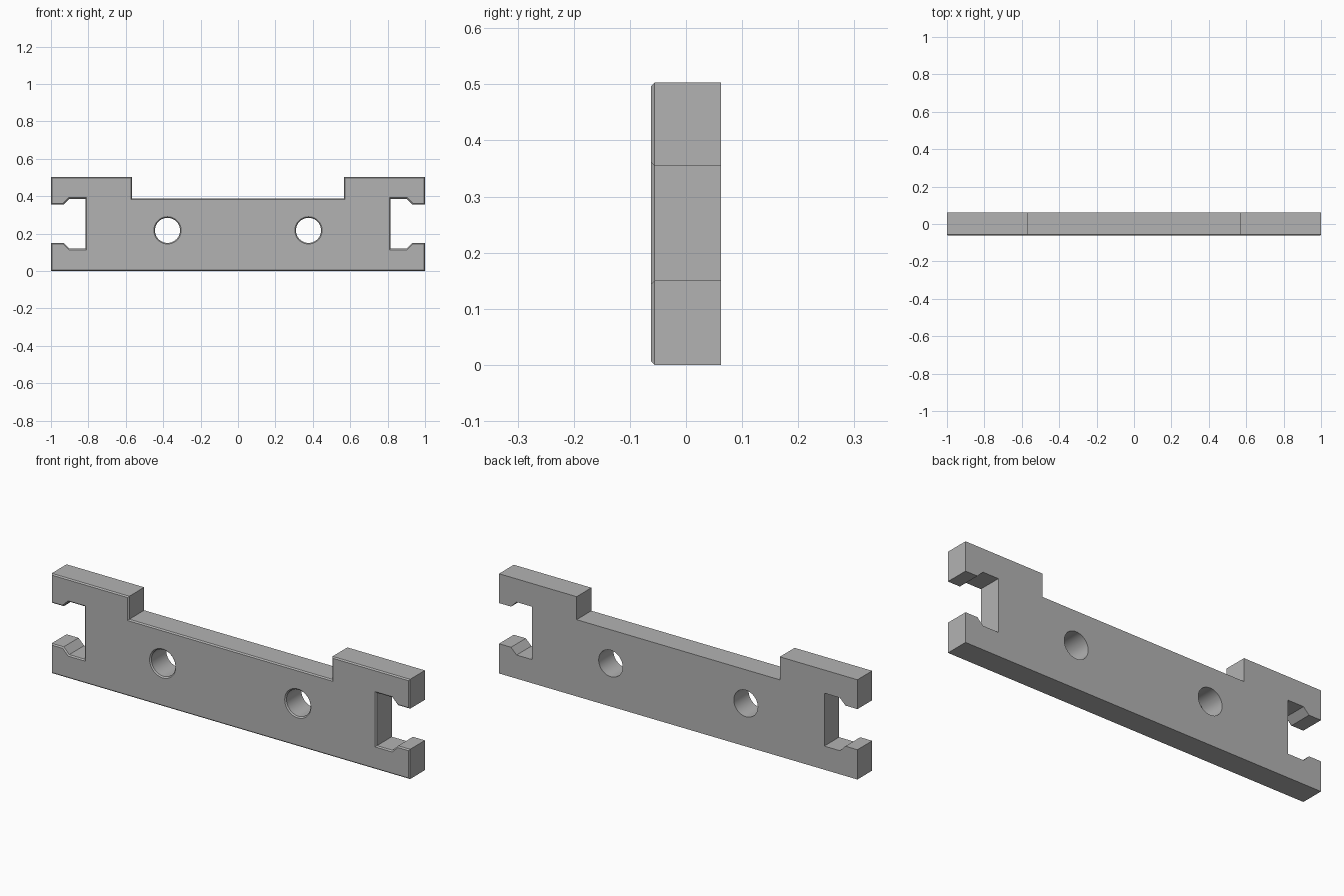
import bpy, bmesh, math

cube = bpy.data.objects.get("Cube")
if cube:
    bpy.data.objects.remove(cube, do_unlink=True)

FRONT, BACK, CHAMFER = -0.062, 0.062, 0.006

grey = bpy.data.materials.new("light grey")
grey.use_nodes = True
colour = (0.45, 0.45, 0.45, 1)
grey.diffuse_color = colour
grey.node_tree.nodes["Principled BSDF"].inputs["Base Color"].default_value = colour


def add_object(name, bm):
    bmesh.ops.recalc_face_normals(bm, faces=bm.faces)
    mesh = bpy.data.meshes.new(name)
    bm.to_mesh(mesh)
    bm.free()
    mesh.materials.append(grey)
    obj = bpy.data.objects.new(name, mesh)
    bpy.context.collection.objects.link(obj)
    return obj


# Plate: mirrored half outline with slotted ends and a lowered middle
half = [(1, 0), (1, 0.15), (0.933, 0.15), (0.902, 0.119), (0.815, 0.119),
        (0.815, 0.386), (0.902, 0.386), (0.933, 0.355), (1, 0.355),
        (1, 0.503), (0.567, 0.503), (0.567, 0.387)]
outline = half + [(-x, z) for x, z in reversed(half)]

bm = bmesh.new()
back = bm.faces.new([bm.verts.new((x, BACK, z)) for x, z in outline])
ext = bmesh.ops.extrude_face_region(bm, geom=[back], use_keep_orig=True)
new_verts = [g for g in ext["geom"] if isinstance(g, bmesh.types.BMVert)]
for v in new_verts:
    v.co.y = FRONT
# Chamfer only the front rim
rim = [e for e in bm.edges if all(v.co.y < 0 for v in e.verts)]
bmesh.ops.recalc_face_normals(bm, faces=bm.faces)
bmesh.ops.bevel(bm, geom=rim, offset=CHAMFER, segments=1, affect="EDGES")
plate = add_object("mounting_plate", bm)


def hole_cutter(x, z, radius=0.067, sides=48):
    """Round bar that flares where it meets the front face."""
    stations = [(BACK + 0.02, radius), (FRONT + CHAMFER, radius),
                (FRONT - CHAMFER, radius + 2 * CHAMFER)]
    bm = bmesh.new()
    rings = []
    for y, r in stations:
        angles = [2 * math.pi * i / sides for i in range(sides)]
        rings.append([bm.verts.new((x + r * math.cos(a), y, z + r * math.sin(a)))
                      for a in angles])
    for a, b in zip(rings, rings[1:]):
        for i in range(sides):
            j = (i + 1) % sides
            bm.faces.new((a[i], a[j], b[j], b[i]))
    bm.faces.new(rings[0])
    bm.faces.new(rings[-1])
    return add_object("hole_cutter", bm)


# Two countersunk through holes
bpy.context.view_layer.objects.active = plate
for side in (-1, 1):
    cutter = hole_cutter(side * 0.377, 0.217)
    cutter.hide_render = True
    cut = plate.modifiers.new("hole", "BOOLEAN")
    cut.operation = "DIFFERENCE"
    cut.solver = "EXACT"
    cut.object = cutter
    bpy.ops.object.modifier_apply(modifier=cut.name)
    bpy.data.objects.remove(cutter, do_unlink=True)

# Smooth hole walls, crisp edges
bpy.ops.object.select_all(action="DESELECT")
plate.select_set(True)
bpy.ops.object.shade_smooth_by_angle(angle=math.radians(25))
